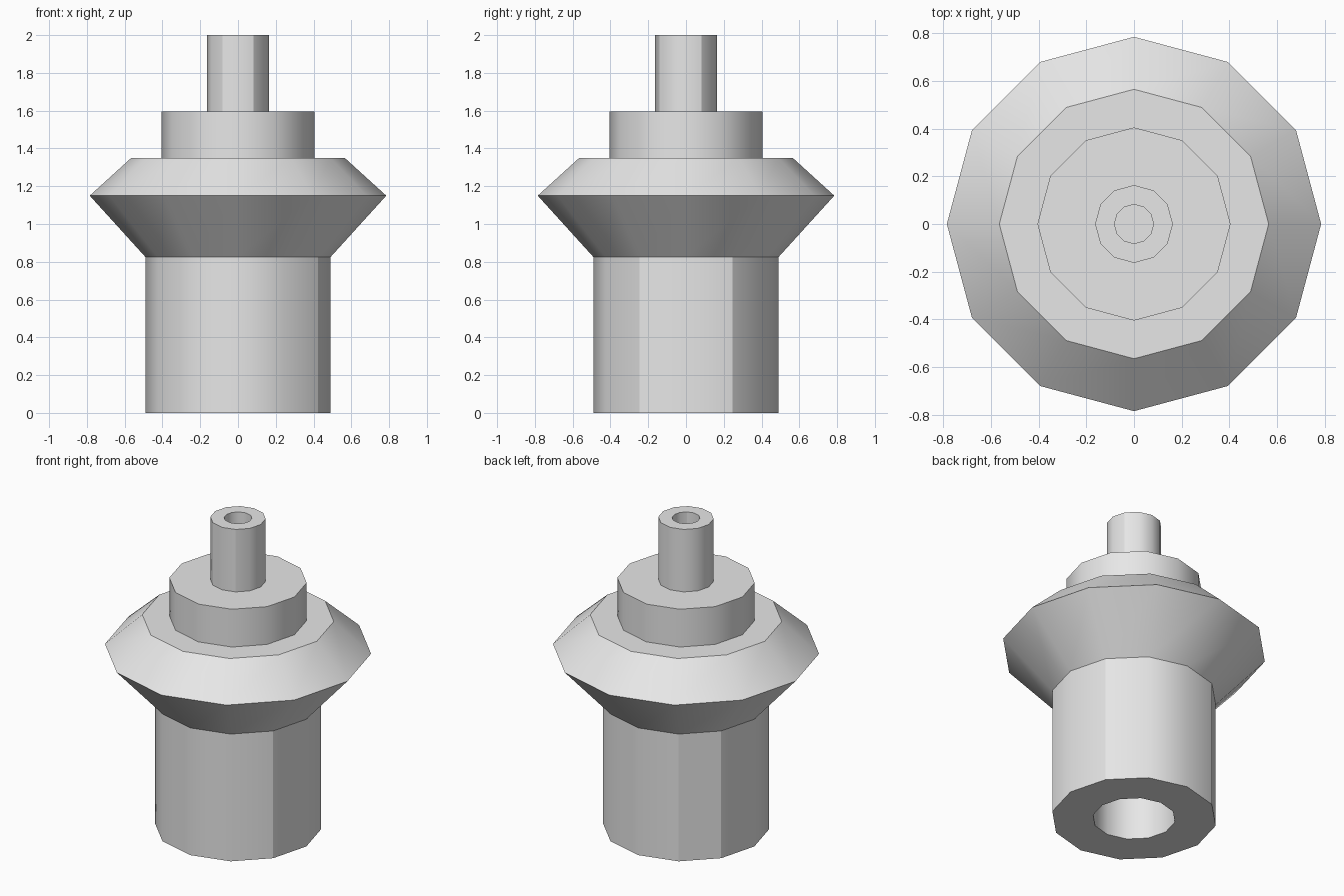
import bpy
import bmesh
from math import cos, sin, pi, radians

if "Cube" in bpy.data.objects:
    bpy.data.objects.remove(bpy.data.objects["Cube"], do_unlink=True)

SIDES = 12

# One plain grey for every part
grey = bpy.data.materials.new("plain_grey")
grey.use_nodes = True
grey.diffuse_color = (0.8, 0.8, 0.8, 1)
grey.node_tree.nodes["Principled BSDF"].inputs["Base Color"].default_value = (0.8, 0.8, 0.8, 1)


def lathe(name, profile, sharp_angles=()):
    """Turn a (radius, height) profile into a twelve-sided part."""
    bm = bmesh.new()
    rings = []
    for r, z in profile:
        rings.append([bm.verts.new((r * cos(2 * pi * i / SIDES), r * sin(2 * pi * i / SIDES), z))
                      for i in range(SIDES)])
    for low, high in zip(rings, rings[1:]):
        for i in range(SIDES):
            j = (i + 1) % SIDES
            bm.faces.new((low[i], low[j], high[j], high[i]))
        # Keep chosen upright edges crisp
        for i in sharp_angles:
            bm.edges.get((low[i], high[i])).smooth = False
    bmesh.ops.remove_doubles(bm, verts=bm.verts, dist=0.0001)
    mesh = bpy.data.meshes.new(name)
    bm.normal_update()
    bm.to_mesh(mesh)
    bm.free()
    obj = bpy.data.objects.new(name, mesh)
    bpy.context.collection.objects.link(obj)
    mesh.materials.append(grey)
    bpy.ops.object.select_all(action='DESELECT')
    obj.select_set(True)
    bpy.context.view_layer.objects.active = obj
    bpy.ops.object.shade_smooth_by_angle(angle=radians(30.5), keep_sharp_edges=True)
    return obj


# Lower sleeve with a wide bore open at the bottom
lathe("lower_sleeve", [(0, 0.82), (0.245, 0.82), (0.245, 0), (0.49, 0), (0.49, 0.825)],
      sharp_angles=(1, 4, 5, 11))

# Flared flange: wide double cone with a flat shoulder
lathe("flange", [(0.49, 0.825), (0.785, 1.15), (0.565, 1.35), (0.405, 1.35)])

# Collar standing on the flange
lathe("collar", [(0.405, 1.35), (0.405, 1.595), (0.163, 1.595)])

# Narrow nozzle with a small blind bore in its top
lathe("nozzle", [(0.163, 1.595), (0.163, 2), (0.082, 2), (0.082, 1.595), (0, 1.595)],
      sharp_angles=(1, 8, 10))
